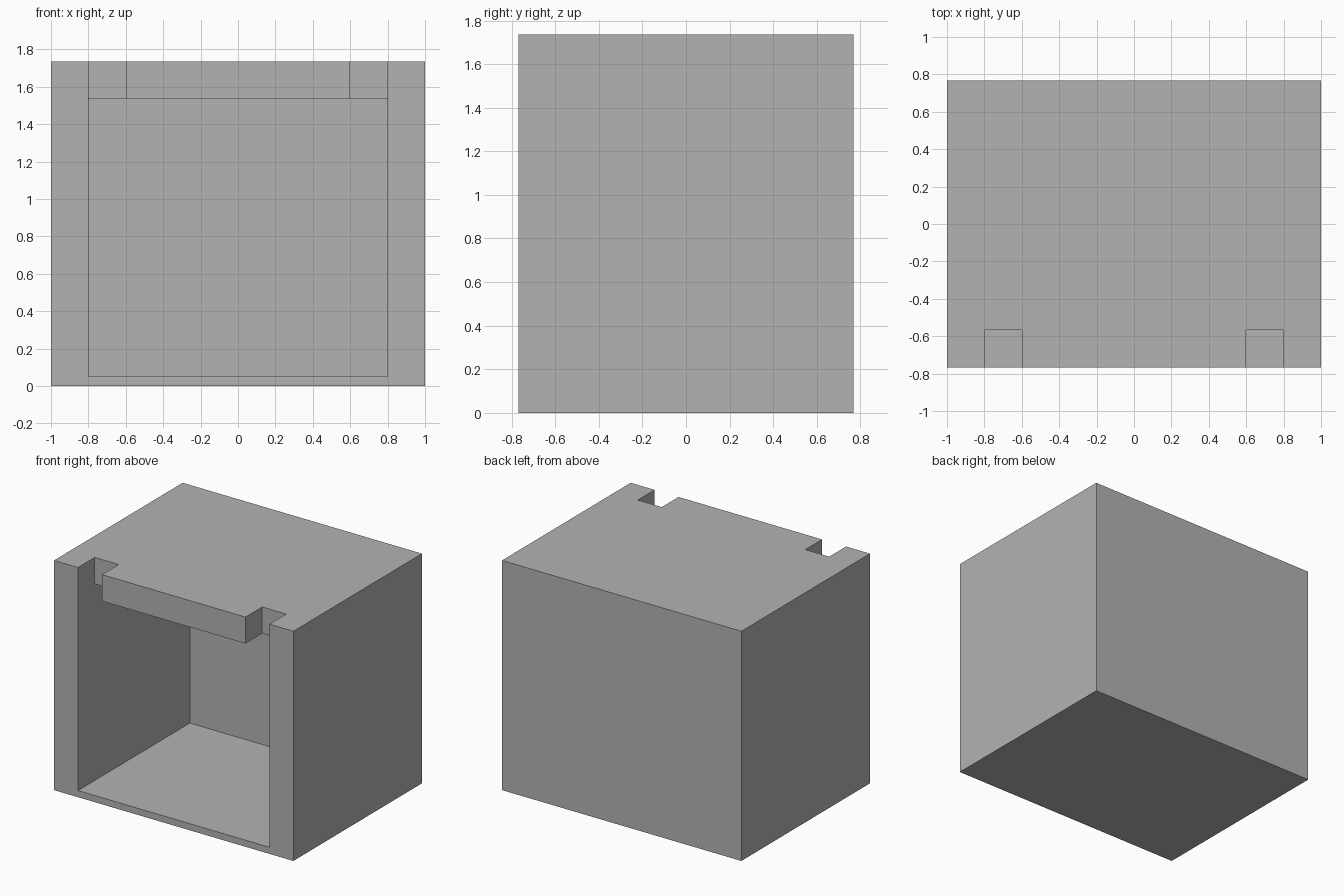
import bpy
import bmesh
from math import radians
from mathutils import Vector

cube = bpy.data.objects.get("Cube")
if cube:
    bpy.data.objects.remove(cube, do_unlink=True)

WIDTH, DEPTH, HEIGHT = 2.0, 1.535, 1.735
WALL, FLOOR = 0.2, 0.05
FRONT, BACK = -DEPTH / 2, DEPTH / 2
INNER = WIDTH / 2 - WALL
OVER = 0.1  # how far cutters reach past the surface

grey = bpy.data.materials.new("grey")
grey.use_nodes = True
colour = (0.45, 0.45, 0.45, 1)
grey.diffuse_color = colour
grey.node_tree.nodes["Principled BSDF"].inputs["Base Color"].default_value = colour


def box(name, low, high):
    """Axis-aligned box between two corners."""
    low, high = Vector(low), Vector(high)
    bm = bmesh.new()
    bmesh.ops.create_cube(bm, size=1)
    for v in bm.verts:
        v.co = (low + high) / 2 + v.co * (high - low)
    mesh = bpy.data.meshes.new(name)
    bm.to_mesh(mesh)
    bm.free()
    mesh.materials.append(grey)
    obj = bpy.data.objects.new(name, mesh)
    bpy.context.collection.objects.link(obj)
    return obj


def cut(target, cutter):
    """Subtract the cutter from the target, then discard it."""
    cutter.hide_render = True
    mod = target.modifiers.new(cutter.name, 'BOOLEAN')
    mod.operation = 'DIFFERENCE'
    mod.solver = 'EXACT'
    mod.object = cutter
    bpy.context.view_layer.objects.active = target
    bpy.ops.object.modifier_apply(modifier=mod.name)
    bpy.data.objects.remove(cutter, do_unlink=True)


# Solid outer block
shell = box("open_box_shell", (-WIDTH / 2, FRONT, 0), (WIDTH / 2, BACK, HEIGHT))

# Cavity open at the front, with a thin floor
cut(shell, box("cavity_cutter",
               (-INNER, FRONT - OVER, FLOOR),
               (INNER, BACK - WALL, HEIGHT - WALL)))

# Square notches through the top panel at both front corners
for side, x in (("right", -INNER), ("left", INNER - WALL)):
    cut(shell, box(side + "_notch_cutter",
                   (x, FRONT - OVER, HEIGHT - WALL - OVER),
                   (x + WALL, FRONT + WALL, HEIGHT + OVER)))

# Merge coplanar faces left by the cuts
bm = bmesh.new()
bm.from_mesh(shell.data)
bmesh.ops.remove_doubles(bm, verts=bm.verts, dist=0.0001)
bmesh.ops.dissolve_limit(bm, angle_limit=radians(1), verts=bm.verts, edges=bm.edges)
bm.to_mesh(shell.data)
bm.free()
